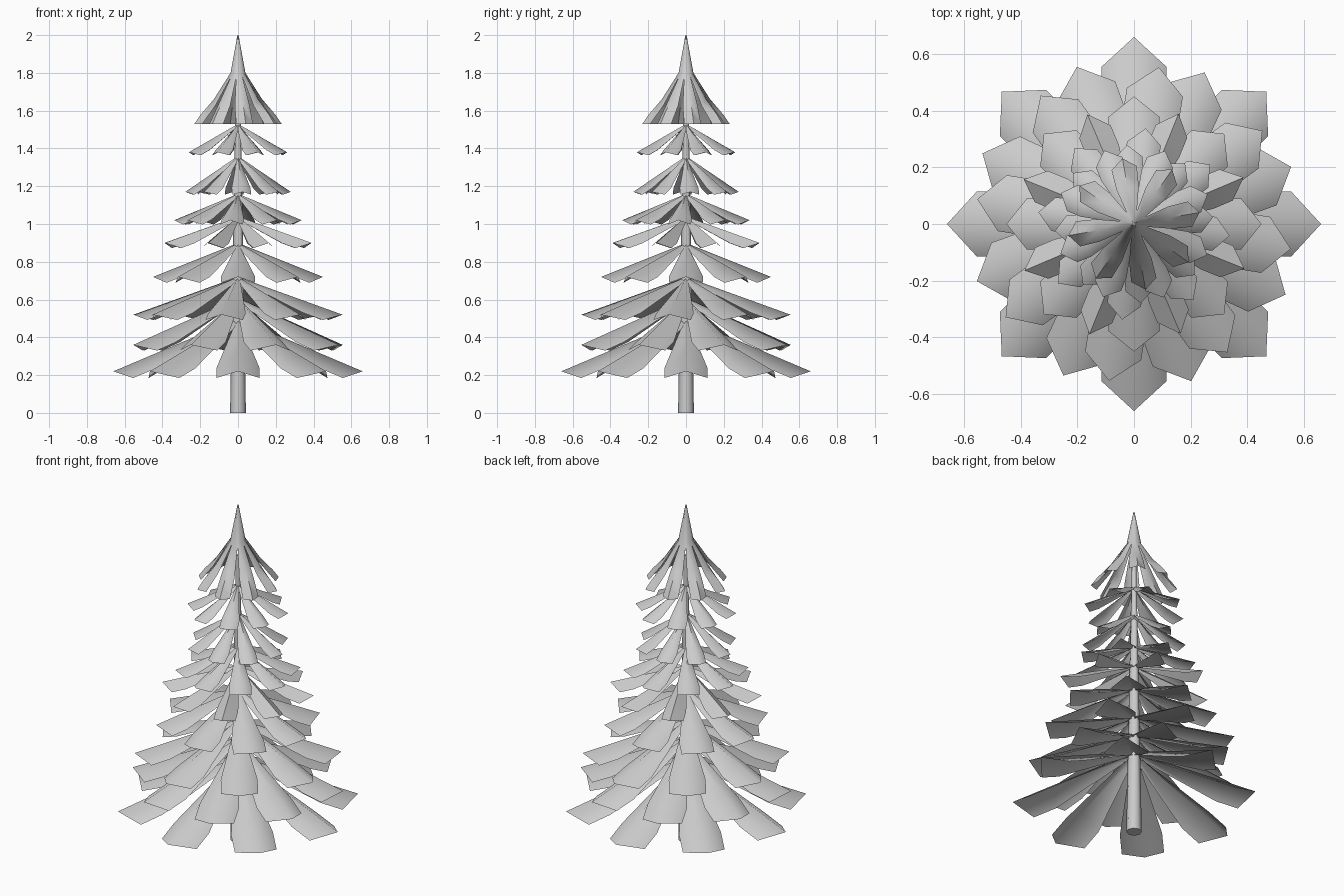
import bpy
import bmesh
from math import cos, sin, tau, radians

cube = bpy.data.objects.get("Cube")
if cube:
    bpy.data.objects.remove(cube, do_unlink=True)

grey = bpy.data.materials.new("light_grey")
grey.use_nodes = True
grey.diffuse_color = (0.6, 0.6, 0.6, 1)
grey.node_tree.nodes["Principled BSDF"].inputs["Base Color"].default_value = (0.6, 0.6, 0.6, 1)


def finish(bm, name, angle):
    mesh = bpy.data.meshes.new(name)
    bm.to_mesh(mesh)
    bm.free()
    mesh.materials.append(grey)
    ob = bpy.data.objects.new(name, mesh)
    bpy.context.collection.objects.link(ob)
    bpy.ops.object.select_all(action="DESELECT")
    ob.select_set(True)
    bpy.context.view_layer.objects.active = ob
    bpy.ops.object.shade_smooth_by_angle(angle=radians(angle))
    return ob


def add_branch(bm, turn, stations, tip):
    """Folded leaf: stations are (radius, ridge height, half width, droop)."""
    def vert(r, side, z):
        return bm.verts.new((r * cos(turn) - side * sin(turn),
                             r * sin(turn) + side * cos(turn), z))
    rows = [(vert(r, -w, z - d), vert(r, 0, z), vert(r, w, z - d))
            for r, z, w, d in stations]
    for a, b in zip(rows, rows[1:]):
        bm.faces.new((a[0], b[0], b[1], a[1]))
        bm.faces.new((a[1], b[1], b[2], a[2]))
    # pointed end
    end = vert(tip[0], 0, tip[1])
    last = rows[-1]
    bm.faces.new((last[0], end, last[1]))
    bm.faces.new((last[1], end, last[2]))


def add_tier(name, turn, reach, tip_z, top_z, width, droop):
    bm = bmesh.new()
    stations = []
    for f, w, d in ((0.03, 0.15, 0.3), (0.66, 1, 1), (0.84, 1, 1)):
        stations.append((reach * f, top_z + (tip_z - top_z) * f, width * w, droop * d))
    for k in range(8):
        add_branch(bm, radians(turn) + k * tau / 8, stations, (reach, tip_z))
    finish(bm, name, 75)


# Tiers of branches: turn, reach, tip height, top height, half width, droop
tiers = [
    (0, 0.66, 0.22, 0.50, 0.115, 0.08),
    (20, 0.59, 0.36, 0.61, 0.11, 0.07),
    (-9, 0.56, 0.52, 0.72, 0.10, 0.06),
    (0, 0.45, 0.72, 0.90, 0.09, 0.06),
    (23, 0.42, 0.90, 1.04, 0.06, 0.05),
    (-7, 0.34, 1.02, 1.16, 0.06, 0.045),
    (5, 0.28, 1.17, 1.36, 0.05, 0.045),
    (22, 0.28, 1.38, 1.53, 0.05, 0.04),
]
for i, tier in enumerate(tiers):
    add_tier(f"branch_tier_{i + 1}", *tier)

# Pointed crown
bm = bmesh.new()
crown = [(0.003, 2.0, 0.001, 0), (0.04, 1.8, 0.017, 0.02),
         (0.13, 1.66, 0.04, 0.035), (0.2, 1.58, 0.045, 0.05)]
for k in range(8):
    add_branch(bm, radians(10) + k * tau / 8, crown, (0.235, 1.53))
finish(bm, "crown", 60)

# Tapered trunk
bm = bmesh.new()
bmesh.ops.create_cone(bm, cap_ends=True, segments=8, radius1=0.042, radius2=0.012, depth=1.7)
bmesh.ops.translate(bm, vec=(0, 0, 0.85), verts=bm.verts)
finish(bm, "trunk", 50)
